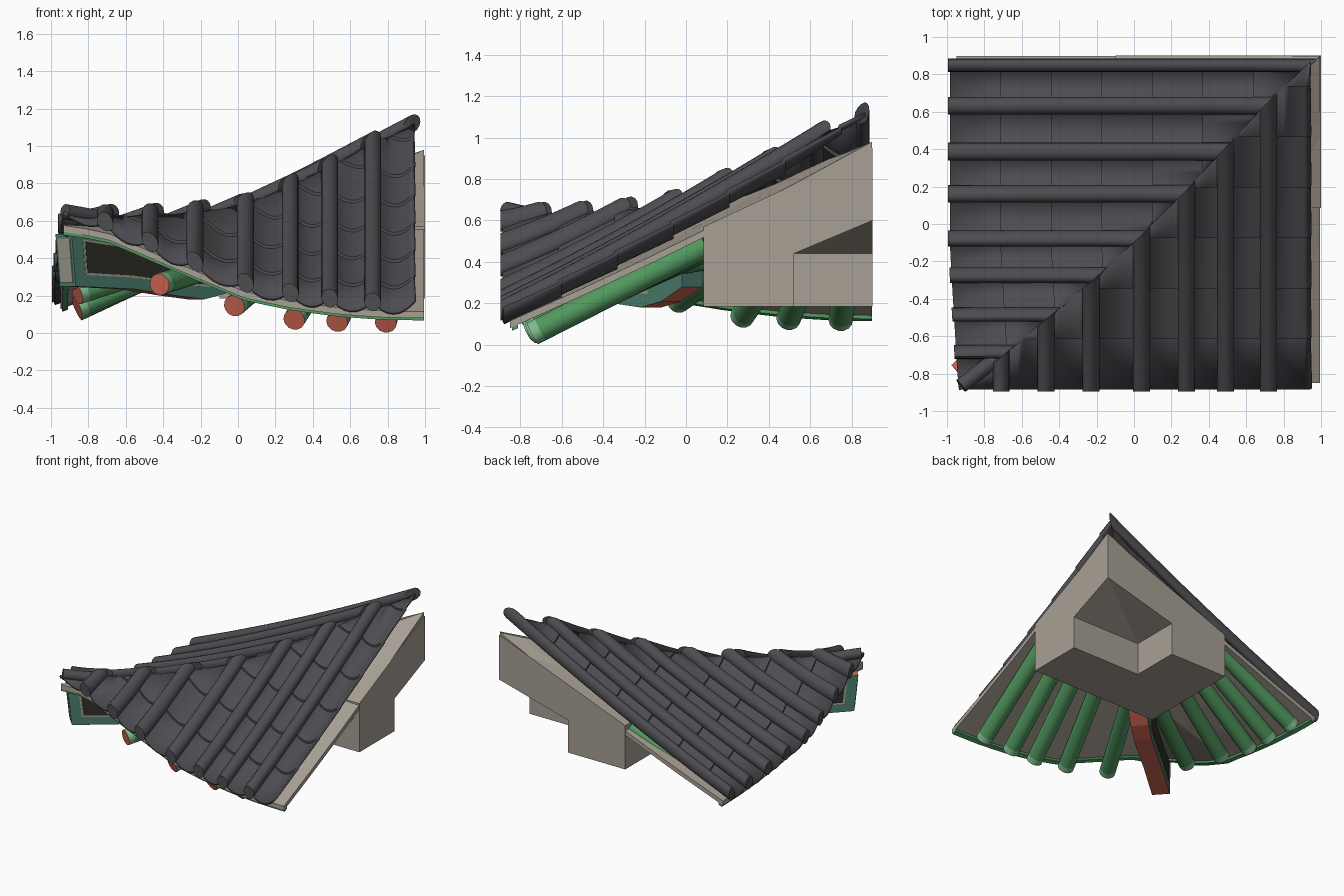
import bpy, bmesh, math
from mathutils import Vector

if "Cube" in bpy.data.objects:
    bpy.data.objects.remove(bpy.data.objects["Cube"])


def material(name, r, g, b):
    m = bpy.data.materials.new(name)
    m.diffuse_color = (r, g, b, 1)
    m.use_nodes = True
    m.node_tree.nodes["Principled BSDF"].inputs["Base Color"].default_value = m.diffuse_color
    return m


TILE = material("dark clay tile", .074, .072, .081)
PLASTER = material("warm plaster", .39, .35, .295)
GREEN = material("rafter green", .084, .32, .115)
MINT = material("pale mint", .22, .5, .27)
RED = material("painted red", .65, .14, .09)
TEAL = material("beam teal", .075, .225, .165)
DARK = material("dark panel", .03, .032, .021)


def finish(name, bm, mats, smooth=False, up=False):
    bmesh.ops.remove_doubles(bm, verts=bm.verts, dist=1e-4)
    bmesh.ops.recalc_face_normals(bm, faces=bm.faces)
    if up and sum(f.normal.z * f.calc_area() for f in bm.faces) < 0:
        bmesh.ops.reverse_faces(bm, faces=bm.faces)
    me = bpy.data.meshes.new(name)
    bm.to_mesh(me)
    bm.free()
    ob = bpy.data.objects.new(name, me)
    bpy.context.collection.objects.link(ob)
    for m in mats:
        me.materials.append(m)
    if smooth:
        bpy.context.view_layer.objects.active = ob
        ob.select_set(True)
        bpy.ops.object.shade_smooth_by_angle(angle=math.radians(40))
        ob.select_set(False)
    return ob


# Roof shape: hip line u -> (hip y, hip z, eave z)
HIP = [(-.93, -.875, .645, .635), (-.71, -.71, .64, .60), (-.47, -.51, .645, .49),
       (-.23, -.31, .66, .385), (.04, -.06, .70, .27), (.28, .18, .80, .22),
       (.49, .41, .90, .19), (.72, .655, 1.03, .17), (.935, .86, 1.12, .165), (1, .9, 1.14, .165)]


def hip(u):
    u = min(max(u, -.93), 1)
    for a, b in zip(HIP, HIP[1:]):
        if u <= b[0]:
            f = (u - a[0]) / (b[0] - a[0])
            return [u] + [a[i] + f * (b[i] - a[i]) for i in (1, 2, 3)]


def eave_and_length(side, u):
    x, y, _, _ = hip(u)
    if side == "front":
        return Vector((x, -.885)), max(y + .885, .01)
    ex = -.985 + .05 * max(0, -u)
    return Vector((ex, y)), max(x - ex, .01)


def roof_point(side, u, d, dz=0, deck=False):
    """Point on a slope, d measured up from the eave and stopped at the hip."""
    x, y, h, e = hip(u)
    if side == "left":
        e += .05 * min(max((u + .3) / .5, 0), 1)
    p, L = eave_and_length(side, u)
    d = min(d, L)
    t = d / L
    z = e + (h - e) * t + dz - .06 * L * t * (1 - t)
    if deck:
        z -= .065 + .09 * t * L / 1.7
    p = p + (Vector((0, d)) if side == "front" else Vector((d, 0)))
    return (p.x, p.y, z)


def grid(bm, cols, closed=False):
    vs = [[bm.verts.new(p) for p in c] for c in cols]
    n = len(vs)
    for i in range(n if closed else n - 1):
        a, b = vs[i], vs[(i + 1) % n]
        for j in range(len(a) - 1):
            bm.faces.new((a[j], a[j + 1], b[j + 1], b[j]))
    if closed:
        bm.faces.new([c[0] for c in vs])
        bm.faces.new([c[-1] for c in vs])


ROLLS = {"front": [-.71, -.47, -.23, .04, .28, .49, .72],
         "left": [-.68, -.44, -.19, .02, .26, .47, .70, .93]}
R = .045
for side, rolls in ROLLS.items():
    # round cover tiles, mitred at the hip
    bm = bmesh.new()
    for u in rolls:
        L = eave_and_length(side, u)[1]
        cols = []
        for k in range(14):
            a = 2 * math.pi * k / 14
            uu, dz = u + R * math.cos(a), R * 1.1 * math.sin(a)
            ds = [-.01] + [L * j / 6 for j in range(1, 6)] + [9]
            cols.append([roof_point(side, uu, d, dz) for d in ds])
        grid(bm, cols, True)
    finish(side + "_cover_tiles", bm, [TILE], True)

    # concave trough tiles in overlapping steps
    bm = bmesh.new()
    edges = [-.93] + rolls + ([.94] if side == "front" else [])
    for u0, u1 in zip(edges, edges[1:]):
        cols = []
        for i in range(9):
            s = i / 8
            sag = -.068 * (1 - (2 * s - 1) ** 2)
            u = u0 + s * (u1 - u0)
            L = eave_and_length(side, u)[1]
            col = []
            for k in range(8):
                lip = .016 if .27 * k < L - .01 else 0
                sg = [sag * min(1, .25 + 4 * max(0, L - .27 * q)) for q in (k, k + 1)]
                col.append(roof_point(side, u, .27 * k, sg[0] + lip))
                col.append(roof_point(side, u, .27 * (k + 1), sg[1]))
            cols.append(col)
        grid(bm, cols)
    bmesh.ops.dissolve_degenerate(bm, dist=1e-4, edges=bm.edges)
    ob = finish(side + "_trough_tiles", bm, [TILE], True, True)
    mod = ob.modifiers.new("thickness", "SOLIDIFY")
    mod.thickness, mod.offset = .018, -1

    # roof deck below the tiles, and the green board under its eave
    for part, mat, d0, d1, top, thick in (("roof_deck", PLASTER, .035, 9, 0, .035),
                                          ("eave_board", GREEN, .045, .075, -.03, .022)):
        bm = bmesh.new()
        us = [-.93 + 1.925 * i / 16 for i in range(17)]
        cols = []
        for dz, seq in ((top, us), (top - thick, us[::-1])):
            for u in seq:
                L = eave_and_length(side, u)[1]
                a, b = min(d0, L * .5), min(d1, L)
                cols.append([roof_point(side, u, a + (b - a) * j / 5, dz, True) for j in range(6)])
        grid(bm, cols, True)
        finish(side + "_" + part, bm, [mat])


def rod(bm, a, b, r, rings, n=14):
    """Cylinder from a to b; rings = [(distance from b, material of the next part)]."""
    a, b = Vector(a), Vector(b)
    ax = (b - a).normalized()
    sx = ax.cross(Vector((0, 0, 1))).normalized()
    sy = sx.cross(ax)
    stops = [(a, 0)] + [(b - ax * d, m) for d, m in rings]
    loops = []
    for c, _ in stops:
        loops.append([bm.verts.new(c + r * (math.cos(2 * math.pi * k / n) * sx
                                            + math.sin(2 * math.pi * k / n) * sy)) for k in range(n)])
    for i in range(len(loops) - 1):
        for k in range(n):
            f = bm.faces.new((loops[i][k], loops[i][(k + 1) % n],
                              loops[i + 1][(k + 1) % n], loops[i + 1][k]))
            f.material_index = stops[i][1]
    bm.faces.new(loops[0])
    bm.faces.new(loops[-1]).material_index = stops[-1][1]


# fanned rafters: (end along eave, end y, end z, start along wall, start z)
RAFTERS = [(.79, -.74, .055, .90, .48), (.53, -.75, .06, .72, .47), (.30, -.76, .072, .55, .46),
           (-.02, -.79, .145, .35, .46), (-.42, -.80, .26, .08, .42)]
for side in ROLLS:
    bm = bmesh.new()
    for ue, ye, ze, us, zs in RAFTERS:
        if side == "front":
            a, b = (us, .10, zs), (ue, ye, ze)
        else:
            a, b = (-.09, us * .88 + .01, zs), (-.86, ue * .97 - .02, ze + .065)
        rod(bm, a, b, .059, [(.045, 1), (0, 2)])
    finish(side + "_rafters", bm, [GREEN, MINT, RED], True)

# hip end tile at the upturned corner
bm = bmesh.new()
rod(bm, (-.73, -.715, .615), (-.925, -.865, .65), .04, [(0, 0)])
finish("corner_hip_tile", bm, [TILE], True)

# corner wall: L-shaped mass with a sloped pocket inside
bm = bmesh.new()
P = {"A0": (-.1, .085, .185), "B0": (1, .085, .185), "G0": (1, .52, .185), "F0": (.4, .52, .185),
     "K0": (.4, .9, .185), "E0": (-.1, .9, .185), "A1": (-.1, .085, .55), "B1": (1, .085, .57),
     "C1": (1, .9, .95), "E1": (-.1, .9, .53), "F2": (.4, .52, .44), "G2": (1, .52, .44),
     "K2": (.4, .9, .44), "C2": (1, .9, .6)}
V = {k: bm.verts.new(p) for k, p in P.items()}
for face in ("A0 B0 G0 F0 K0 E0", "A0 B0 B1 A1", "A0 E0 E1 A1", "A1 B1 C1", "A1 C1 E1",
             "B0 G0 G2 C2 C1 B1", "E0 K0 K2 C2 C1 E1", "F0 G0 G2 F2", "F0 K0 K2 F2",
             "F2 G2 C2", "F2 K2 C2"):
    bm.faces.new([V[k] for k in face.split()])
finish("corner_wall", bm, [PLASTER])

# diagonal corner beam
START, END = Vector((0, .03, 0)), Vector((-.93, -.80, 0))
AX = (END - START).normalized()
SIDE = AX.cross(Vector((0, 0, 1)))


def prism(name, outline, width, mats, rule=None):
    bm = bmesh.new()
    loops = [[bm.verts.new(START + AX * s + Vector((0, 0, z)) + SIDE * w) for s, z in outline]
             for w in (-width / 2, width / 2)]
    n = len(outline)
    for lp in loops:
        bm.faces.new(lp)
    for i in range(n):
        bm.faces.new((loops[0][i], loops[0][(i + 1) % n], loops[1][(i + 1) % n], loops[1][i]))
    bmesh.ops.recalc_face_normals(bm, faces=bm.faces)
    if rule:
        for f in bm.faces:
            f.material_index = rule(f.normal)
    return finish(name, bm, mats)


prism("corner_beam", [(0, .28), (.15, .21), (.3, .18), (.5, .2), (.8, .235), (1.22, .25),
                      (1.25, .53), (1.1, .52), (.9, .49), (0, .48)], .13, [TEAL, RED],
      lambda n: 1 if abs(n.z) > .7 else 0)
prism("beam_panel_border", [(.25, .245), (.5, .26), (.8, .295), (1.15, .31), (1.17, .50), (.9, .47),
                            (.25, .46)], .134, [PLASTER])
prism("beam_panel", [(.27, .26), (.5, .272), (.8, .307), (1.138, .322), (1.155, .49), (.9, .46),
                     (.27, .45)], .138, [DARK])
prism("beam_end_plate", [(1.21, .27), (1.2275, .27), (1.2515, .505), (1.24, .505)], .095, [PLASTER])
